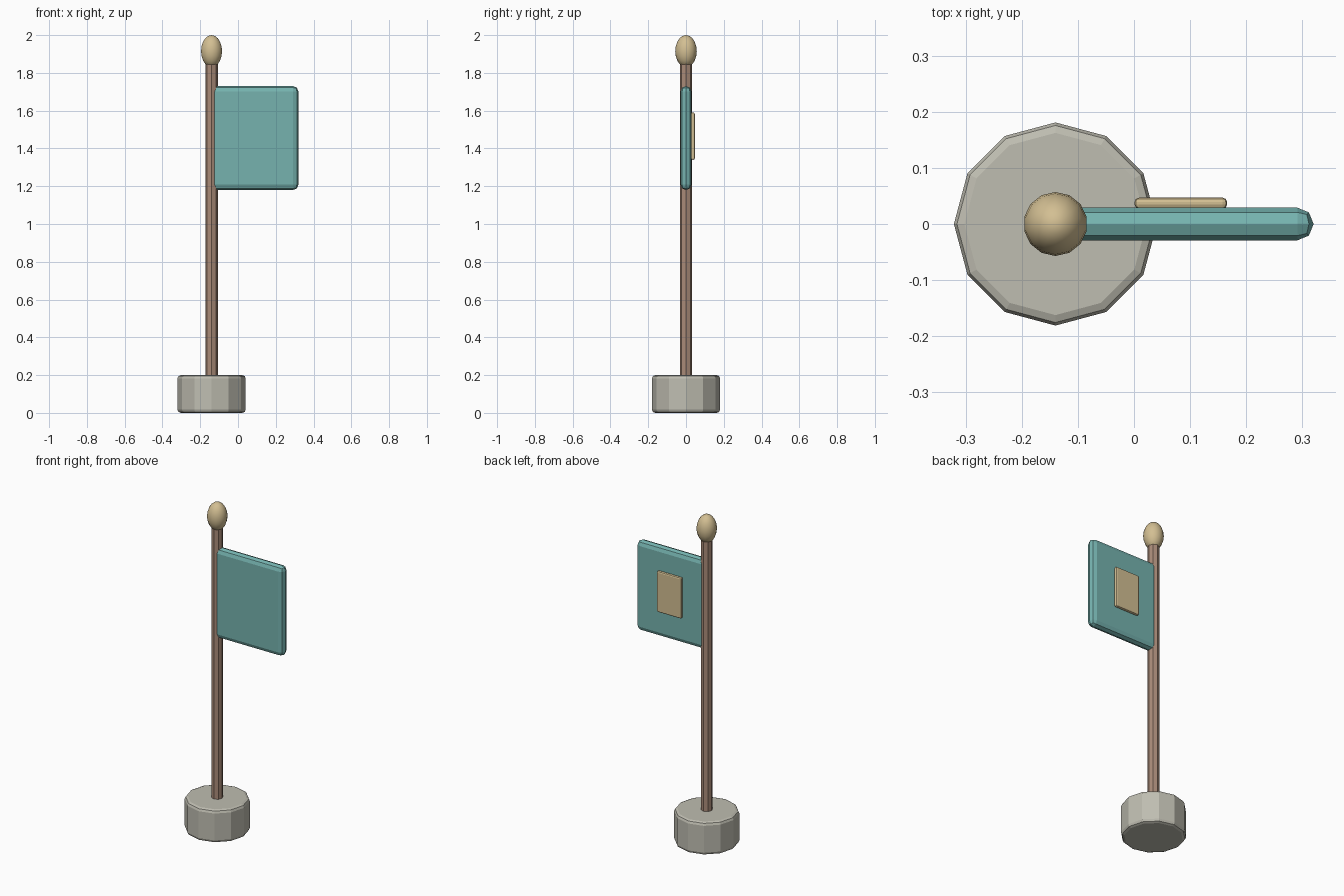
import bpy
import math

if "Cube" in bpy.data.objects:
    bpy.data.objects.remove(bpy.data.objects["Cube"])


def finish(obj, name, color, bevel=0.0, segments=2):
    obj.name = name
    mat = bpy.data.materials.new(name + "_color")
    mat.diffuse_color = (*color, 1)
    mat.use_nodes = True
    mat.node_tree.nodes["Principled BSDF"].inputs["Base Color"].default_value = mat.diffuse_color
    obj.data.materials.append(mat)
    if bevel:
        mod = obj.modifiers.new("Bevel", "BEVEL")
        mod.width = bevel
        mod.segments = segments
        mod.limit_method = 'ANGLE'
        mod.angle_limit = math.radians(40)
    return obj


def cylinder(name, sides, radius, z0, z1, color, bevel=0.0):
    bpy.ops.mesh.primitive_cylinder_add(vertices=sides, radius=radius, depth=z1 - z0,
                                        location=(POLE_X, 0, (z0 + z1) / 2))
    return finish(bpy.context.object, name, color, bevel)


def box(name, lo, hi, color, bevel):
    bpy.ops.mesh.primitive_cube_add(size=1, location=[(a + b) / 2 for a, b in zip(lo, hi)])
    obj = bpy.context.object
    obj.scale = [b - a for a, b in zip(lo, hi)]
    bpy.ops.object.transform_apply(location=False, rotation=False, scale=True)
    return finish(obj, name, color, bevel)


POLE_X = -0.14
STONE = (0.52, 0.51, 0.44)
WOOD = (0.40, 0.26, 0.19)
BRASS = (0.65, 0.52, 0.29)
TEAL = (0.18, 0.45, 0.43)

# Faceted foot and pole
cylinder("base", 12, 0.181, 0.0, 0.2, STONE, 0.018)
cylinder("pole", 8, 0.033, 0.15, 1.88, WOOD)

# Egg-shaped finial
bpy.ops.mesh.primitive_uv_sphere_add(segments=14, ring_count=10, radius=1,
                                     location=(POLE_X, 0, 1.915))
finial = bpy.context.object
finial.scale = (0.057, 0.057, 0.085)
bpy.ops.object.transform_apply(location=False, rotation=False, scale=True)
bpy.ops.object.shade_smooth()
finish(finial, "finial", BRASS)

# Flag panel with fully rounded edges, and a badge on its back
box("flag", (-0.145, -0.029, 1.18), (0.32, 0.029, 1.73), TEAL, 0.0285)
box("badge", (0.001, 0.027, 1.34), (0.166, 0.047, 1.59), BRASS, 0.008)
